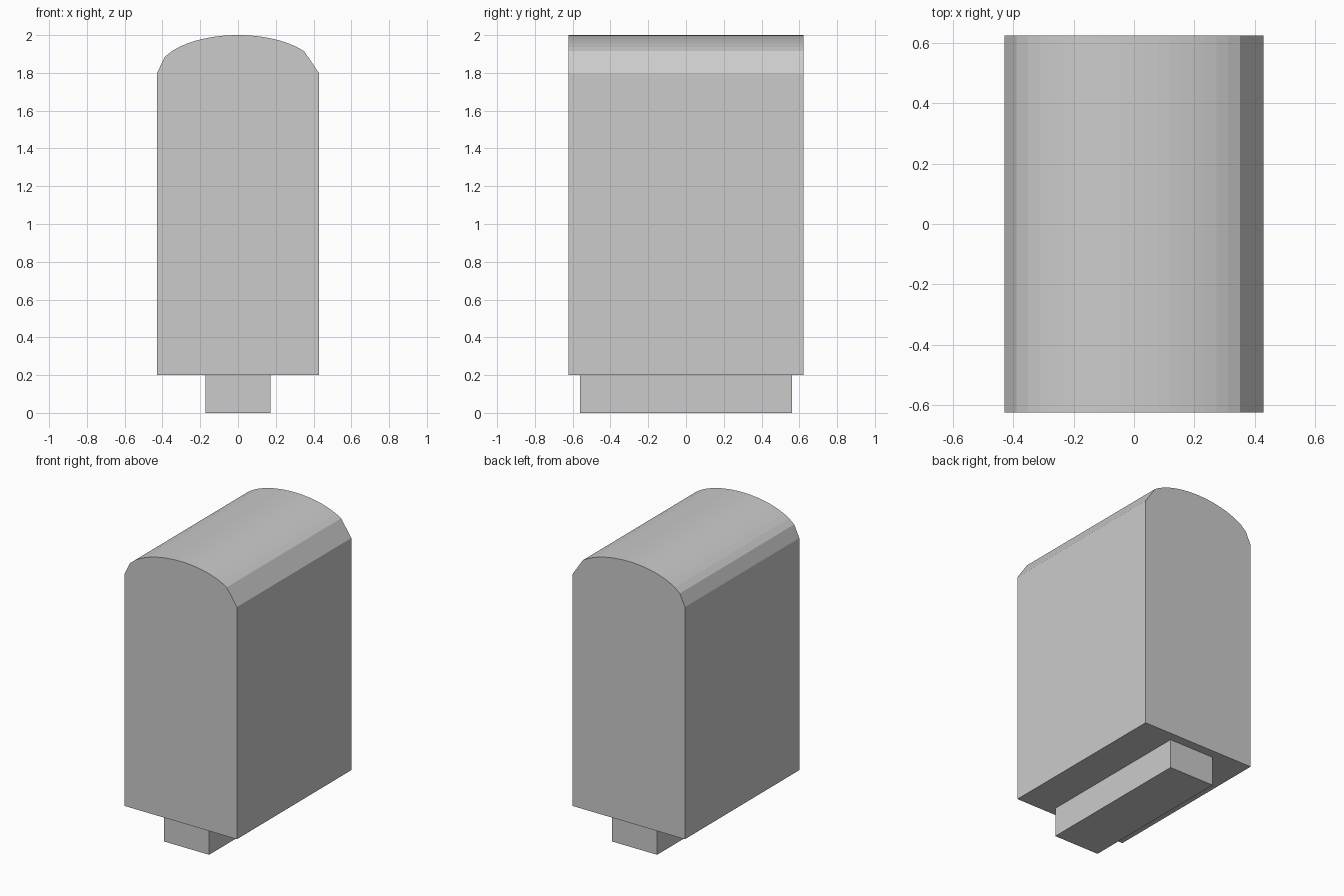
import bpy, bmesh, math

if "Cube" in bpy.data.objects:
    bpy.data.objects.remove(bpy.data.objects["Cube"])


def extrude_profile(name, profile, y0, y1):
    """Prism from an x/z outline, running along y."""
    bm = bmesh.new()
    face = bm.faces.new([bm.verts.new((x, y0, z)) for x, z in profile])
    out = bmesh.ops.extrude_face_region(bm, geom=[face])
    verts = [v for v in out["geom"] if isinstance(v, bmesh.types.BMVert)]
    bmesh.ops.translate(bm, verts=verts, vec=(0, y1 - y0, 0))
    # close the front if the extrusion removed it, then fix normals
    if not face.is_valid:
        bmesh.ops.holes_fill(bm, edges=bm.edges[:])
    bmesh.ops.recalc_face_normals(bm, faces=bm.faces[:])
    mesh = bpy.data.meshes.new(name)
    bm.to_mesh(mesh)
    bm.free()
    obj = bpy.data.objects.new(name, mesh)
    bpy.context.collection.objects.link(obj)
    return obj


# Arched body: straight walls under a half-ellipse top sampled evenly in x
HALF_W, SHOULDER, RISE, STEPS = 0.428, 1.80, 0.20, 22
arch = []
for i in range(STEPS + 1):
    if i == STEPS - 1:      # the right shoulder has one wider facet
        continue
    t = -1 + 2 * i / STEPS
    arch.append((HALF_W * t, SHOULDER + RISE * math.sqrt(max(0, 1 - t * t))))
body = [(HALF_W, 0.2), (-HALF_W, 0.2)] + arch
extrude_profile("arched_body", body, -0.623, 0.623)

# Narrow foot under the body
foot = [(-0.172, 0), (0.172, 0), (0.172, 0.2), (-0.172, 0.2)]
extrude_profile("base_foot", foot, -0.56, 0.56)
